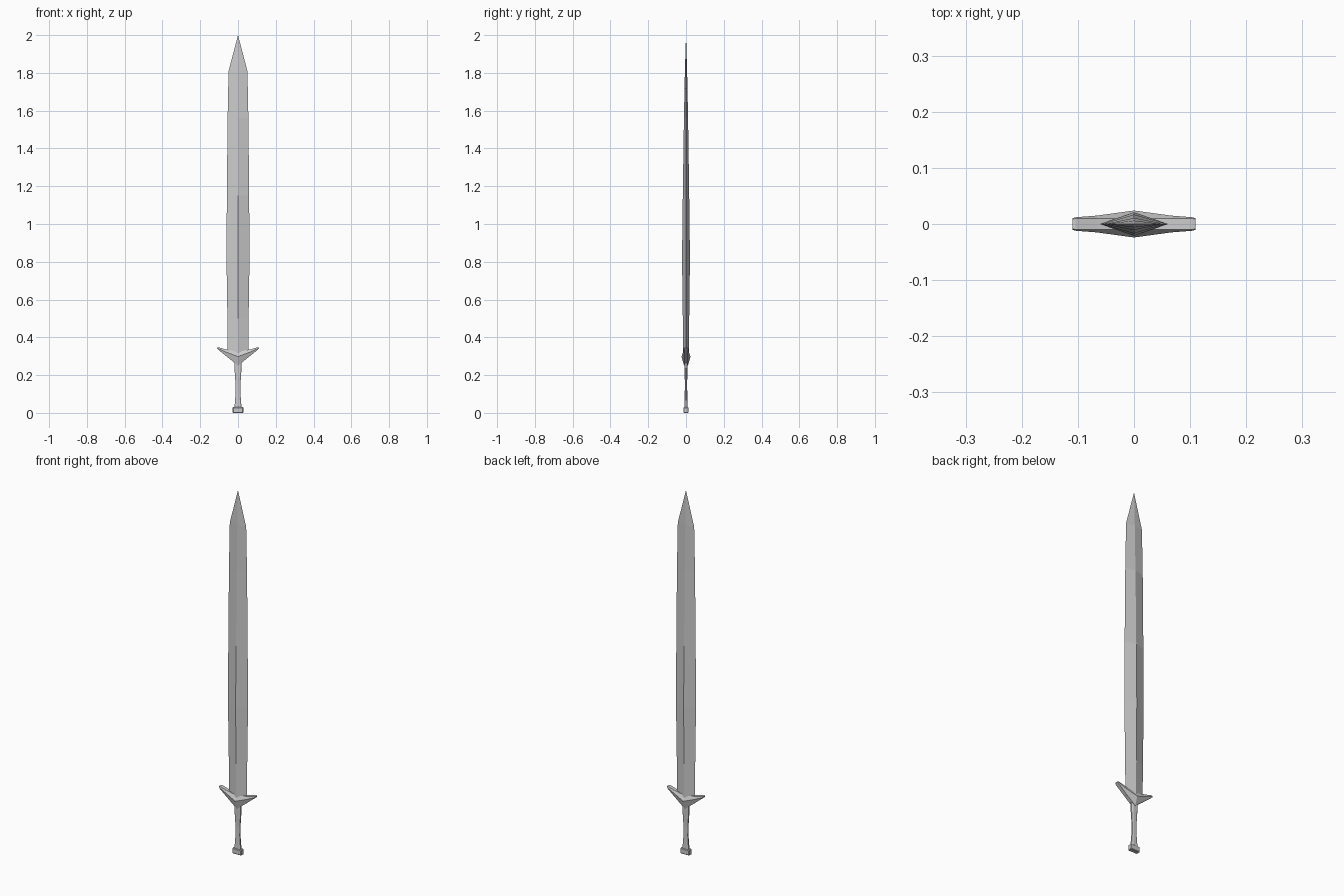
import bpy, bmesh

if "Cube" in bpy.data.objects:
    bpy.data.objects.remove(bpy.data.objects["Cube"])


def loft(name, rings, tip=None):
    """Skin a stack of closed rings; close with caps or a pointed tip."""
    bm = bmesh.new()
    loops = [[bm.verts.new(p) for p in ring] for ring in rings]
    n = len(loops[0])
    for a, b in zip(loops, loops[1:]):
        for i in range(n):
            j = (i + 1) % n
            bm.faces.new((a[i], a[j], b[j], b[i]))
    bm.faces.new(loops[0][::-1])
    if tip:
        apex = bm.verts.new(tip)
        for i in range(n):
            bm.faces.new((loops[-1][i], loops[-1][(i + 1) % n], apex))
    else:
        bm.faces.new(loops[-1])
    bmesh.ops.recalc_face_normals(bm, faces=bm.faces)
    mesh = bpy.data.meshes.new(name)
    bm.to_mesh(mesh)
    bm.free()
    obj = bpy.data.objects.new(name, mesh)
    bpy.context.collection.objects.link(obj)
    return obj


def diamond(w, t, z):
    return [(w, 0, z), (0, t, z), (-w, 0, z), (0, -t, z)]


def octagon(w, t, z):
    c, d = w * 0.6, t * 0.5
    return [(w, -d, z), (w, d, z), (c, t, z), (-c, t, z),
            (-w, d, z), (-w, -d, z), (-c, -t, z), (c, -t, z)]


# Blade: diamond section, swelling at mid length, sharp point
loft("blade", [diamond(*s) for s in (
    (0.054, 0.015, 0.29), (0.056, 0.017, 0.5), (0.061, 0.021, 0.82),
    (0.059, 0.017, 1.15), (0.055, 0.011, 1.56), (0.050, 0.006, 1.81))],
    tip=(0, 0, 2.0))


# Guard: swept V with a ridge along the front and back
def guard_ring(x, bottom, ridge, top, t, edge):
    return [(x, -edge, bottom), (x, edge, bottom), (x, t, ridge),
            (x, edge, top), (x, -edge, top), (x, -t, ridge)]


half = [(0.110, 0.340, 0.343, 0.346, 0.010, 0.008),
        (0.104, 0.334, 0.340, 0.347, 0.012, 0.010),
        (0.066, 0.303, 0.323, 0.337, 0.015, 0.010),
        (0.0, 0.25, 0.298, 0.323, 0.024, 0.010)]
sections = [(-s[0], *s[1:]) for s in half] + half[-2::-1]
loft("guard", [guard_ring(*s) for s in sections])

# Grip: flat, waisted handle
loft("grip", [octagon(*s) for s in (
    (0.019, 0.009, 0.025), (0.013, 0.007, 0.10), (0.013, 0.006, 0.15),
    (0.019, 0.008, 0.24), (0.019, 0.008, 0.28))])

# Pommel: small block with chamfered edges
bpy.ops.mesh.primitive_cube_add(size=1, location=(0, 0, 0.015))
pommel = bpy.context.object
pommel.name = "pommel"
pommel.scale = (0.056, 0.025, 0.03)
bpy.ops.object.transform_apply(location=False, rotation=False, scale=True)
bevel = pommel.modifiers.new("chamfer", 'BEVEL')
bevel.width = 0.003
bevel.segments = 1
